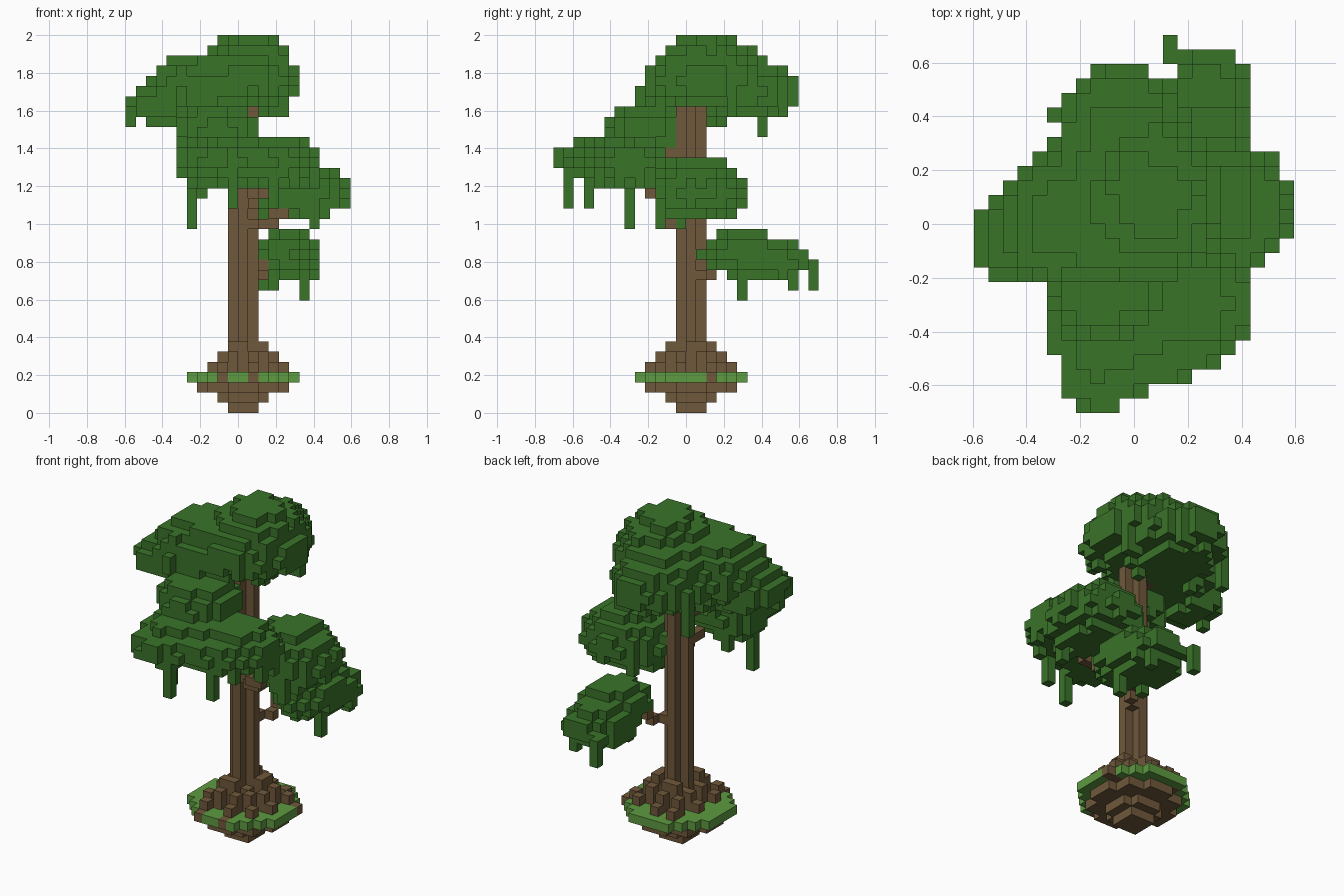
import bpy
import bmesh
import random
from mathutils import Vector

random.seed(4)
UNIT = 2 / 37                      # edge of one block
ORIGIN = Vector((11, 13, 0))       # block coordinates of the model centre

old = bpy.data.objects.get("Cube")
if old:
    bpy.data.objects.remove(old, do_unlink=True)


def make_material(name, colour):
    mat = bpy.data.materials.new(name)
    mat.use_nodes = True
    mat.diffuse_color = (*colour, 1)
    mat.node_tree.nodes["Principled BSDF"].inputs["Base Color"].default_value = (*colour, 1)
    return mat


leaf_green = make_material("leaf green", (0.042, 0.172, 0.022))
grass_green = make_material("grass green", (0.112, 0.325, 0.052))
bark_brown = make_material("bark brown", (0.16, 0.099, 0.044))


def build_blocks(name, cells, mat):
    """Turn a set of block cells into one mesh of its exposed faces."""
    bm = bmesh.new()
    for cell in sorted(cells):
        centre = Vector(cell) + Vector((0.5, 0.5, 0.5)) - ORIGIN
        for axis in range(3):
            for sign in (-1, 1):
                step = [0, 0, 0]
                step[axis] = sign
                if tuple(c + s for c, s in zip(cell, step)) in cells:
                    continue
                n = Vector(step) / 2
                u, v = Vector((0, 0, 0)), Vector((0, 0, 0))
                u[(axis + 1) % 3] = 0.5
                v[(axis + 2) % 3] = 0.5 * sign
                loop = (-u - v, u - v, u + v, -u + v)
                bm.faces.new([bm.verts.new((centre + n + p) * UNIT) for p in loop])
    bmesh.ops.remove_doubles(bm, verts=bm.verts, dist=UNIT / 50)
    mesh = bpy.data.meshes.new(name)
    bm.to_mesh(mesh)
    bm.free()
    mesh.materials.append(mat)
    obj = bpy.data.objects.new(name, mesh)
    bpy.context.collection.objects.link(obj)


def lobe(centre, radius, up, down, fringe=0.25):
    """Terraced dome of foliage with a ragged fringe under its rim."""
    cells = set()
    cx, cy, cz = centre
    rx, ry = radius
    for i in range(22):
        for j in range(26):
            plan = ((i + 0.5 - cx) / rx) ** 2 + ((j + 0.5 - cy) / ry) ** 2
            limit = 1 + random.uniform(-0.08, 0.08)
            column = [k for k in range(37) if plan + abs(
                (k + 0.5 - cz) / (up if k + 0.5 > cz else down)) ** 2 < limit]
            cells |= {(i, j, k) for k in column}
            if column and 0.4 < plan < 0.8 and random.random() < fringe:
                cells.add((i, j, column[0] - 1))
    return cells


def post(i, j, bottom, top):
    return {(i, j, k) for k in range(bottom, top)}


def disc(radius, k):
    """Flat round layer of blocks around the trunk axis."""
    return {(i, j, k) for i in range(22) for j in range(26)
            if (i - 11) ** 2 + (j - 13) ** 2 <= radius ** 2}


def branch(start, end):
    """Stepped line of blocks."""
    a, b = Vector(start), Vector(end)
    steps = int(max(abs(c) for c in b - a)) * 2
    return {tuple(int(round(c)) for c in a.lerp(b, s / steps)) for s in range(steps + 1)}


# Crown: main dome, back slope, left lobe with its tip, bridge and the lump below
top_crown = (lobe((12, 15, 32.3), (5, 6), 4.8, 2.2)
             | lobe((10.2, 18.2, 31), (4.8, 6), 4.2, 2)
             | lobe((5.8, 13.2, 31), (3.9, 4.8), 4.2, 2.2)
             | lobe((3.3, 12, 30), (3.5, 3.3), 2.3, 1.7)
             | lobe((8, 13.5, 31.5), (5, 4.6), 4, 2)
             | lobe((8.9, 9.2, 27.8), (4.2, 4), 2.6, 2.6)
             | post(5, 20, 27, 32) | post(14, 17, 29, 32) | post(15, 17, 29, 32))

# Front foliage with hanging vines
front_foliage = (lobe((9, 6, 24.8), (4, 6), 2.2, 1.9)
                 | lobe((14.6, 7.4, 24.3), (4.7, 4.4), 2.9, 1.9)
                 | lobe((8.2, 8.3, 24.3), (3.3, 3.3), 3, 2.6)
                 | lobe((11.5, 6.5, 24.5), (5, 5), 2.3, 1.7)
                 | post(10, 1, 20, 25) | post(14, 3, 20, 25)
                 | post(6, 7, 18, 24) | post(18, 10, 18, 24))

# Side and low foliage
side_foliage = (lobe((17, 14.2, 21.5), (4.8, 4.7), 3.6, 2.6)
                | lobe((17.6, 13.5, 21.4), (4.3, 3.6), 2.4, 2))
low_foliage = (lobe((16, 18.7, 15.2), (3.2, 4.2), 3.1, 1.2, 0)
               | lobe((16, 20.8, 14.7), (3.2, 4.4), 2.6, 1.9)
               | post(17, 18, 11, 14) | post(13, 25, 12, 15) | post(13, 24, 14, 15))

# Trunk with a plus-shaped section
trunk = post(11, 13, 3, 31)
for di, dj in ((1, 0), (-1, 0), (0, 1), (0, -1)):
    trunk |= post(11 + di, 13 + dj, 3, 30)

# Branches reaching into each foliage lump
branches = (branch((12, 12, 18), (15, 10, 19)) | branch((12, 14, 13), (14, 17, 14))
            | branch((10, 12, 25), (9, 9, 26)) | branch((10, 12, 22), (9, 10, 23))
            | branch((12, 12, 20), (13, 9, 21)) | branch((13, 9, 21), (13, 8, 23))
            | branch((11, 11, 25), (11, 9, 25)) | branch((11, 13, 28), (6, 13, 30)))

# Roots step down as they spread from the trunk
roots = disc(2.3, 3)
for di, dj in ((1, -5), (-2, -5), (4, -1), (5, 2), (3, -3), (0, 4), (3, 3),
               (-2, 4), (-3, 1), (-3, -2)):
    reach = max(abs(di), abs(dj))
    for d in range(1, reach + 1):
        roots |= post(11 + round(di * d / reach), 13 + round(dj * d / reach),
                      3, min(7, 9 - max(d, 2) - (reach < 4)))
roots |= disc(1.5, 4) | disc(1.5, 5)

# Soil clod and the grass ring lying on it
soil = set()
for k, radius in enumerate((1.5, 2.6, 4.3)):
    soil |= disc(radius, k)
grass = disc(5.4, 3) - roots

build_blocks("top_crown", top_crown, leaf_green)
build_blocks("front_foliage", front_foliage - top_crown, leaf_green)
build_blocks("side_foliage", side_foliage - front_foliage - trunk, leaf_green)
build_blocks("low_foliage", low_foliage - trunk, leaf_green)
leaves = top_crown | front_foliage | side_foliage | low_foliage
build_blocks("trunk", trunk - top_crown - front_foliage, bark_brown)
build_blocks("branches", branches - leaves - trunk, bark_brown)
build_blocks("roots", roots - trunk, bark_brown)
build_blocks("soil", soil, bark_brown)
build_blocks("grass", grass, grass_green)
